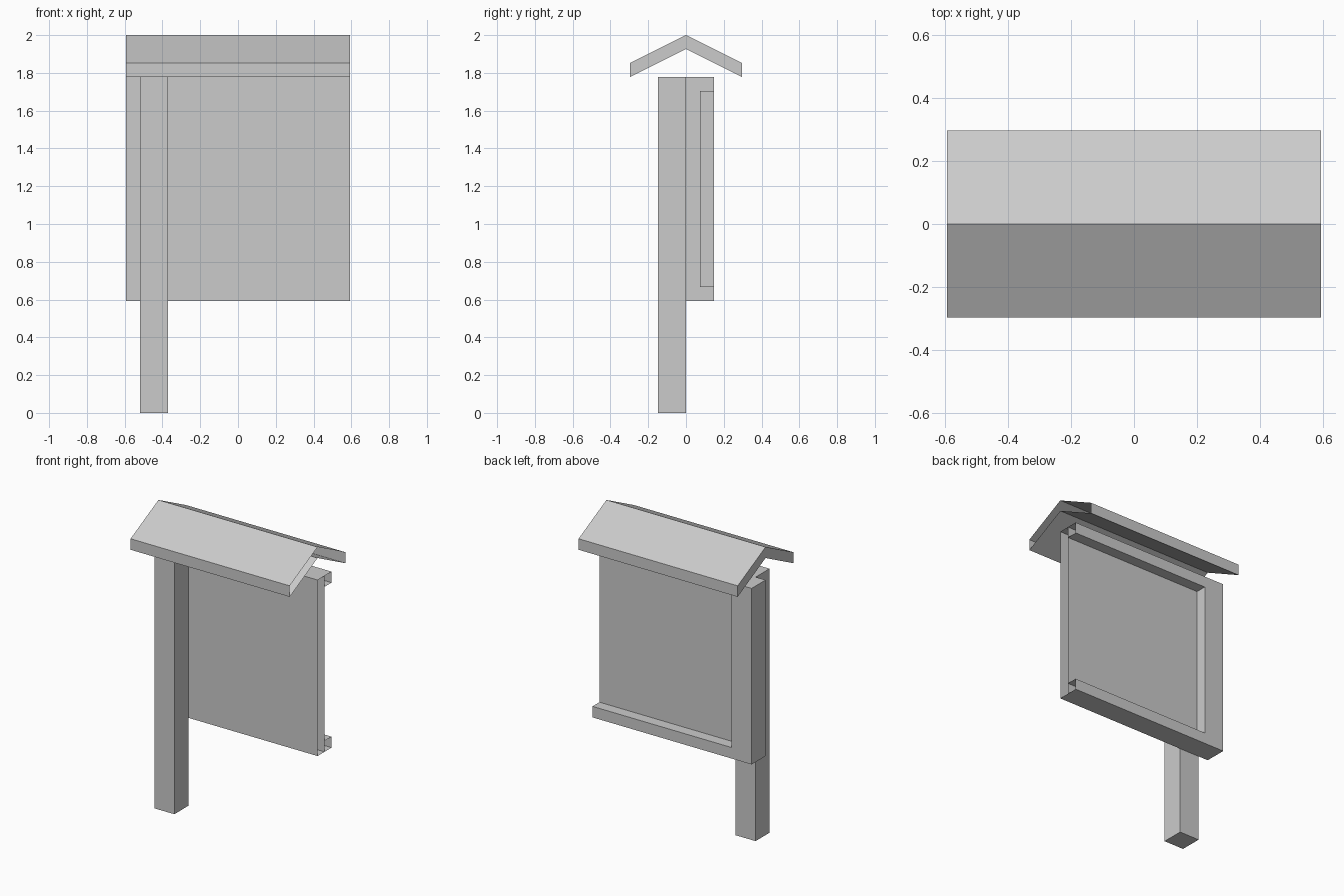
import bpy
import bmesh

cube = bpy.data.objects.get("Cube")
if cube:
    bpy.data.objects.remove(cube, do_unlink=True)

U = 2 / 27  # building module

grey = bpy.data.materials.new("plain grey")
grey.use_nodes = True
grey.diffuse_color = (0.6, 0.6, 0.6, 1)
grey.node_tree.nodes["Principled BSDF"].inputs["Base Color"].default_value = (0.6, 0.6, 0.6, 1)


def extrude_x(name, profile, x0, x1, open_end=False):
    """Extrude a (y, z) profile along x; open_end leaves the +x end uncapped."""
    bm = bmesh.new()
    near = [bm.verts.new((x0 * U, y * U, z * U)) for y, z in profile]
    far = [bm.verts.new((x1 * U, y * U, z * U)) for y, z in profile]
    n = len(profile)
    for i in range(n):
        j = (i + 1) % n
        bm.faces.new((near[i], near[j], far[j], far[i]))
    bm.faces.new(near[::-1])
    cap = bm.faces.new(far)
    bmesh.ops.recalc_face_normals(bm, faces=bm.faces[:])
    if open_end:
        bmesh.ops.delete(bm, geom=[cap], context='FACES_ONLY')
    mesh = bpy.data.meshes.new(name)
    bm.to_mesh(mesh)
    bm.free()
    mesh.materials.append(grey)
    obj = bpy.data.objects.new(name, mesh)
    bpy.context.collection.objects.link(obj)
    return obj


def rect(y0, y1, z0, z1):
    return [(y0, z0), (y1, z0), (y1, z1), (y0, z1)]


# Post in front of the board
extrude_x("post", rect(-2, 0, 0, 24), -7, -5)

# Board, open where a neighbouring section would join
extrude_x("board", rect(0, 1, 8, 24), -8, 8, open_end=True)

# Raised frame on the back: one upright and two rails
extrude_x("frame_upright", rect(1, 2, 9, 23), -8, -6)
extrude_x("frame_bottom_rail", rect(1, 2, 8, 9), -8, 8, open_end=True)
extrude_x("frame_top_rail", rect(1, 2, 23, 24), -8, 8, open_end=True)

# Gabled roof
gable = [(-4, 24), (0, 26), (4, 24), (4, 25), (0, 27), (-4, 25)]
extrude_x("roof", gable, -8, 8, open_end=True)
